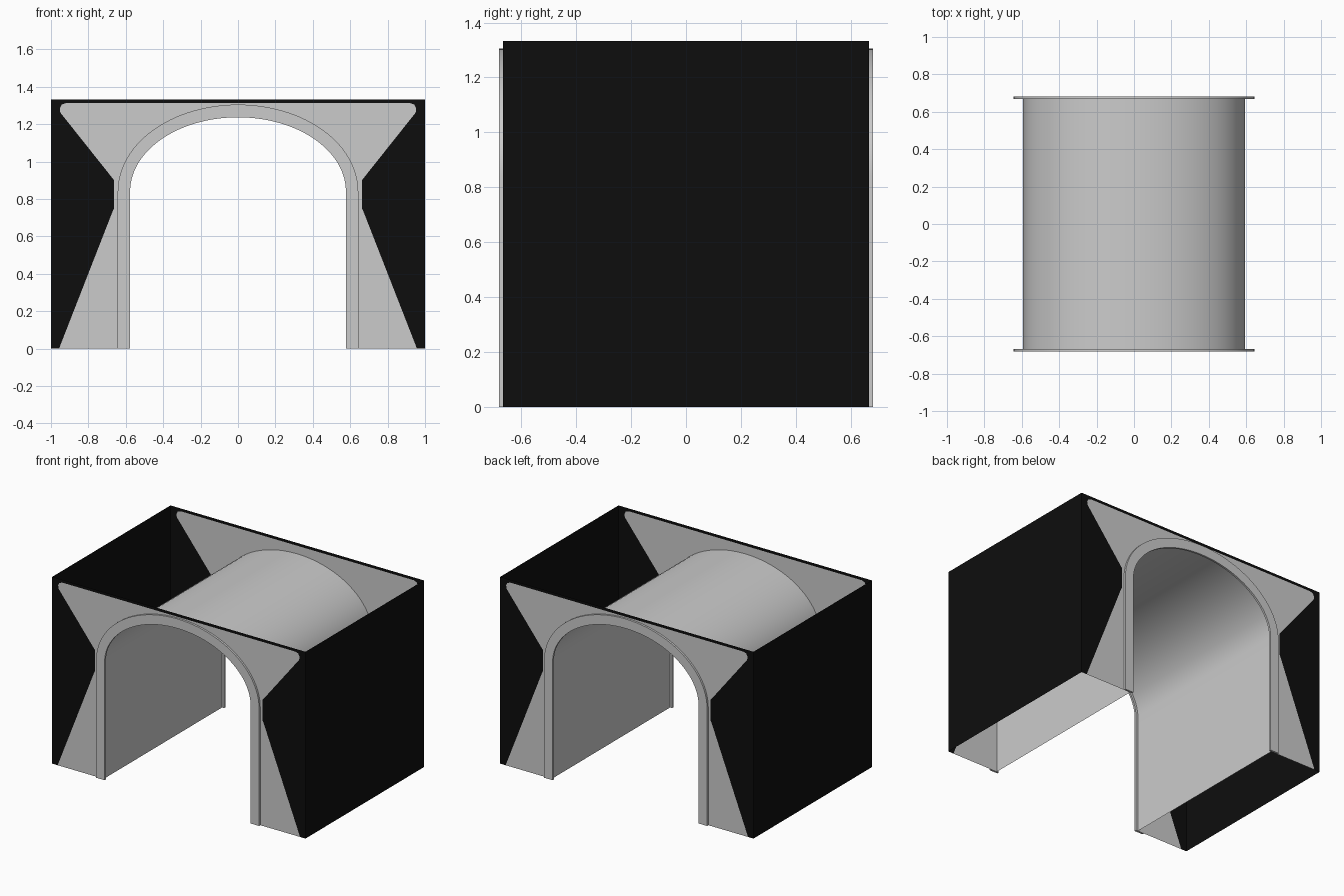
import bpy, bmesh, math

cube = bpy.data.objects.get("Cube")
if cube:
    bpy.data.objects.remove(cube, do_unlink=True)

HEIGHT, HALF_DEPTH, SPRING = 1.333, 0.667, 0.84
LIP = 0.014


def material(name, value):
    mat = bpy.data.materials.new(name)
    mat.use_nodes = True
    colour = (value, value, value, 1)
    mat.diffuse_color = colour
    mat.node_tree.nodes["Principled BSDF"].inputs["Base Color"].default_value = colour
    return mat


grey = material("light grey", 0.6)
black = material("black", 0.004)


def arch(half_width, rise, steps=48):
    """Arch outline in x and z, from the left foot over the crown to the right foot."""
    pts = [(half_width, 0)]
    for i in range(steps + 1):
        a = math.pi * i / steps
        pts.append((half_width * math.cos(a), SPRING + rise * math.sin(a)))
    return pts + [(-half_width, 0)]


def finish(name, bm, mats, smooth=False):
    mesh = bpy.data.meshes.new(name)
    bm.to_mesh(mesh)
    bm.free()
    obj = bpy.data.objects.new(name, mesh)
    bpy.context.collection.objects.link(obj)
    for m in mats:
        mesh.materials.append(m)
    if smooth:
        bpy.ops.object.select_all(action='DESELECT')
        obj.select_set(True)
        bpy.context.view_layer.objects.active = obj
        bpy.ops.object.shade_smooth_by_angle(angle=math.radians(35))
    return obj


def ring(bm, pts, y):
    return [bm.verts.new((x, y, z)) for x, z in pts]


def bridge(bm, a, b):
    for i in range(len(a) - 1):
        bm.faces.new((a[i], a[i + 1], b[i + 1], b[i]))


# Edge of the pale panel on one side of an end wall, from the floor up
half_edge = [(0.957, 0), (0.67, 0.735), (0.662, 0.75), (0.662, 0.90),
             (0.95, 1.262), (0.953, 1.285), (0.943, 1.305), (0.92, 1.313)]
panel_edge = half_edge + [(-x, z) for x, z in reversed(half_edge)]

tunnel_line = arch(0.593, 0.415)
trim_inner = arch(0.577, 0.397)
trim_outer = arch(0.643, 0.465)

for label, side in (("front", -1), ("back", 1)):
    y = side * HALF_DEPTH

    # End wall: pale panel around the opening, black surround
    bm = bmesh.new()
    edge = ring(bm, panel_edge, y)
    opening = ring(bm, tunnel_line, y)
    border = ring(bm, [(-1, 0), (-1, HEIGHT), (1, HEIGHT), (1, 0)], y)
    panel = bm.faces.new(edge + opening[::-1])
    surround = bm.faces.new(edge + border)
    surround.material_index = 1
    for face in (panel, surround):
        face.normal_update()
        if face.normal.y * side < 0:
            face.normal_flip()
    finish(label + "_wall", bm, [grey, black])

    # Raised arch trim around the opening
    bm = bmesh.new()
    y_out = side * (HALF_DEPTH + LIP)
    loops = [ring(bm, trim_inner, y), ring(bm, trim_outer, y),
             ring(bm, trim_outer, y_out), ring(bm, trim_inner, y_out)]
    for i in range(4):
        bridge(bm, loops[i], loops[(i + 1) % 4])
    for end in (0, -1):
        bm.faces.new([loop[end] for loop in loops])
    bmesh.ops.recalc_face_normals(bm, faces=bm.faces)
    finish(label + "_arch_trim", bm, [grey], smooth=True)

# Vaulted tunnel lining
bm = bmesh.new()
bridge(bm, ring(bm, tunnel_line, -HALF_DEPTH), ring(bm, tunnel_line, HALF_DEPTH))
finish("tunnel_lining", bm, [grey], smooth=True)

# Flat side walls
for label, x in (("left", 1), ("right", -1)):
    bm = bmesh.new()
    corners = [(-HALF_DEPTH, 0), (HALF_DEPTH, 0), (HALF_DEPTH, HEIGHT), (-HALF_DEPTH, HEIGHT)]
    verts = [bm.verts.new((x, cy, cz)) for cy, cz in corners]
    bm.faces.new(verts if x > 0 else verts[::-1])
    finish(label + "_side_wall", bm, [black])
